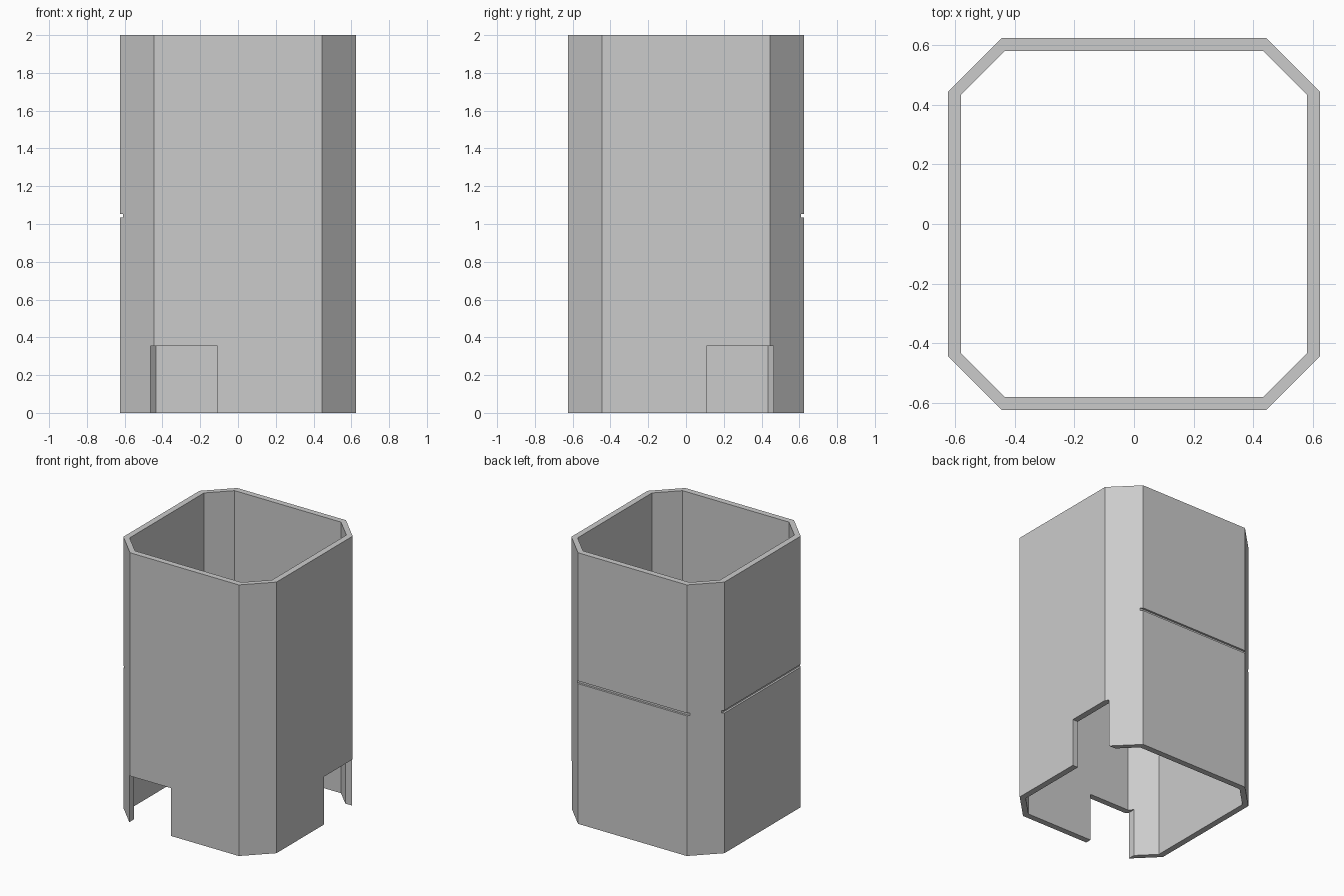
import bpy
import bmesh

cube = bpy.data.objects.get("Cube")
if cube:
    bpy.data.objects.remove(cube, do_unlink=True)

HEIGHT = 2.0
OUTER, OUTER_FLAT = 0.625, 0.444   # half width, half length of a flat side
INNER, INNER_FLAT = 0.581, 0.434

grey = bpy.data.materials.new("plain grey")
grey.use_nodes = True
grey.diffuse_color = (0.6, 0.6, 0.6, 1)
grey.node_tree.nodes["Principled BSDF"].inputs["Base Color"].default_value = (0.6, 0.6, 0.6, 1)


def octagon(w, f):
    """Square outline with chamfered corners, counter-clockwise."""
    return [(w, -f), (w, f), (f, w), (-f, w), (-w, f), (-w, -f), (-f, -w), (f, -w)]


def make_object(name, bm):
    bmesh.ops.recalc_face_normals(bm, faces=bm.faces)
    mesh = bpy.data.meshes.new(name)
    bm.to_mesh(mesh)
    bm.free()
    mesh.materials.append(grey)
    obj = bpy.data.objects.new(name, mesh)
    bpy.context.collection.objects.link(obj)
    return obj


def make_tube(name):
    bm = bmesh.new()
    rings = [[bm.verts.new((x, y, z)) for x, y in octagon(w, f)]
             for w, f, z in ((OUTER, OUTER_FLAT, 0), (OUTER, OUTER_FLAT, HEIGHT),
                             (INNER, INNER_FLAT, HEIGHT), (INNER, INNER_FLAT, 0))]
    for r in range(4):
        a, b = rings[r], rings[(r + 1) % 4]
        for i in range(8):
            j = (i + 1) % 8
            bm.faces.new((a[i], a[j], b[j], b[i]))
    return make_object(name, bm)


def cut_box(target, name, low, high):
    """Subtract the box between two corners, then drop the cutter."""
    bm = bmesh.new()
    bmesh.ops.create_cube(bm, size=1)
    for v in bm.verts:
        v.co = [(a + b) / 2 + c * (b - a) for a, b, c in zip(low, high, v.co)]
    cutter = make_object(name, bm)
    cutter.hide_render = True
    mod = target.modifiers.new(name, 'BOOLEAN')
    mod.operation = 'DIFFERENCE'
    mod.solver = 'EXACT'
    mod.object = cutter
    bpy.context.view_layer.objects.active = target
    bpy.ops.object.modifier_apply(modifier=mod.name)
    bpy.data.objects.remove(cutter, do_unlink=True)


sleeve = make_tube("octagonal_sleeve")

# Openings at the foot of the front and left walls
NEAR, FAR, TOP = 0.108, 0.463, 0.353
cut_box(sleeve, "front_opening", (-FAR, -0.8, -0.1), (-NEAR, -0.5, TOP))
cut_box(sleeve, "left_opening", (0.5, NEAR, -0.1), (0.8, FAR, TOP))

# Shallow grooves across the back and right walls
BED, LOW, HIGH = OUTER - 0.015, 1.034, 1.054
cut_box(sleeve, "back_groove", (-0.55, BED, LOW), (0.55, 0.8, HIGH))
cut_box(sleeve, "right_groove", (-0.8, -0.55, LOW), (-BED, 0.55, HIGH))
